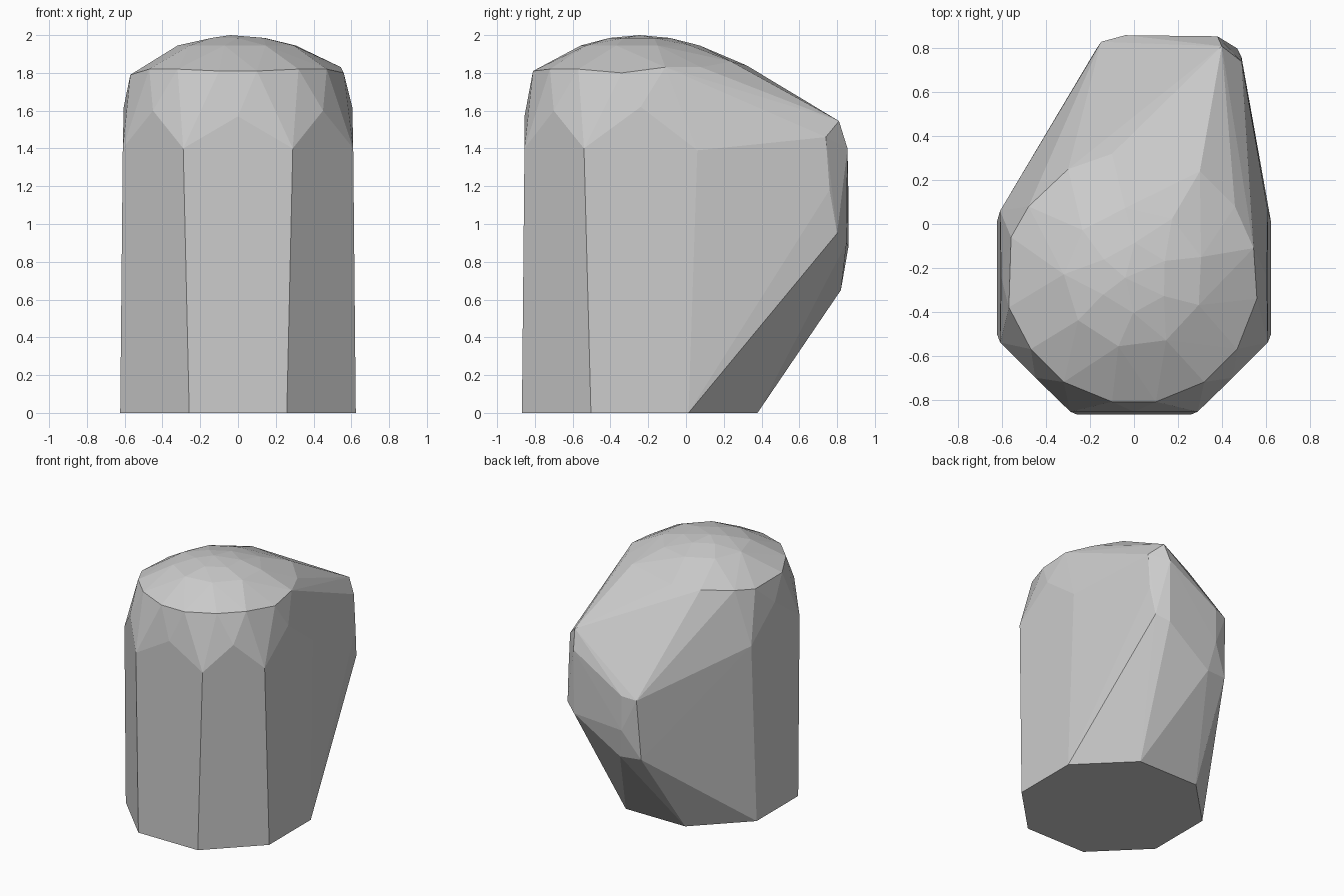
import bpy
import bmesh
from math import cos, sin, pi

default_cube = bpy.data.objects.get("Cube")
if default_cube:
    bpy.data.objects.remove(default_cube, do_unlink=True)

CENTRE_Y = -0.245


def ring(radius, height, sides, turn=0.0):
    """Return a horizontal ring of points around the column axis."""
    angles = [turn + 2 * pi * step / sides for step in range(sides)]
    return [(radius * cos(a), CENTRE_Y + radius * sin(a), height) for a in angles]


def mirrored(points):
    """Return the points together with their copies across the middle."""
    return points + [(-x, y, z) for x, y, z in points]


def make_material(name, colour):
    material = bpy.data.materials.new(name)
    material.use_nodes = True
    material.diffuse_color = colour
    material.node_tree.nodes["Principled BSDF"].inputs["Base Color"].default_value = colour
    return material


def make_hull(name, points, material):
    """Wrap the points in a faceted stone surface."""
    bm = bmesh.new()
    for point in points:
        bm.verts.new(point)
    result = bmesh.ops.convex_hull(bm, input=bm.verts)
    loose = {v for v in result["geom_interior"] + result["geom_unused"]
             if isinstance(v, bmesh.types.BMVert) and v.is_valid and not v.link_faces}
    bmesh.ops.delete(bm, geom=list(loose), context="VERTS")
    bmesh.ops.dissolve_limit(bm, angle_limit=0.01, verts=bm.verts, edges=bm.edges)
    bmesh.ops.recalc_face_normals(bm, faces=bm.faces)
    mesh = bpy.data.meshes.new(name)
    bm.to_mesh(mesh)
    bm.free()
    mesh.materials.append(material)
    stone = bpy.data.objects.new(name, mesh)
    bpy.context.collection.objects.link(stone)
    return stone


# Eight-sided column: full foot, and the shoulder without its back edge
column = ring(0.675, 0, 8, pi / 8)
column += mirrored([(0.29, -0.855, 1.4), (0.61, -0.54, 1.4), (0.61, 0.06, 1.39)])

# Peaks of the facets between column and dome
peaks = [(0, -0.855, 1.57)]
peaks += mirrored([(0.45, -0.7, 1.6), (0.605, -0.24, 1.62)])

# Rim of the dome
rim = mirrored([(0.1, -0.81, 1.81), (0.32, -0.72, 1.82), (0.47, -0.57, 1.82)])
rim += [(0.56, -0.34, 1.8), (0.545, -0.11, 1.83), (0.46, 0.08, 1.83),
        (-0.57, -0.38, 1.79), (-0.56, -0.06, 1.78),
        (-0.48, 0.08, 1.8), (-0.3, 0.25, 1.82)]

# Low dome cap with its slope towards the back
dome = ring(0.32, 1.945, 9, 0.3) + ring(0.16, 1.985, 6, 0.5)
dome += [(-0.04, CENTRE_Y, 2), (0, 0.1, 1.93),
         (0.3, 0.24, 1.86), (-0.1, 0.32, 1.84)]

# Off-centre bulge at the back
bulge = [(0.4, 0.81, 1.545), (0.49, 0.74, 1.46), (0.38, 0.855, 1.4),
         (0.49, 0.76, 1.18), (0.47, 0.8, 0.95), (0.38, 0.85, 0.9),
         (-0.04, 0.86, 0.88), (-0.04, 0.86, 1.15), (-0.15, 0.83, 1.13),
         (-0.17, 0.8, 0.66), (0, 0.82, 0.65)]

grey = make_material("plain grey", (0.6, 0.6, 0.6, 1))
make_hull("faceted_stone", column + peaks + rim + dome + bulge, grey)
